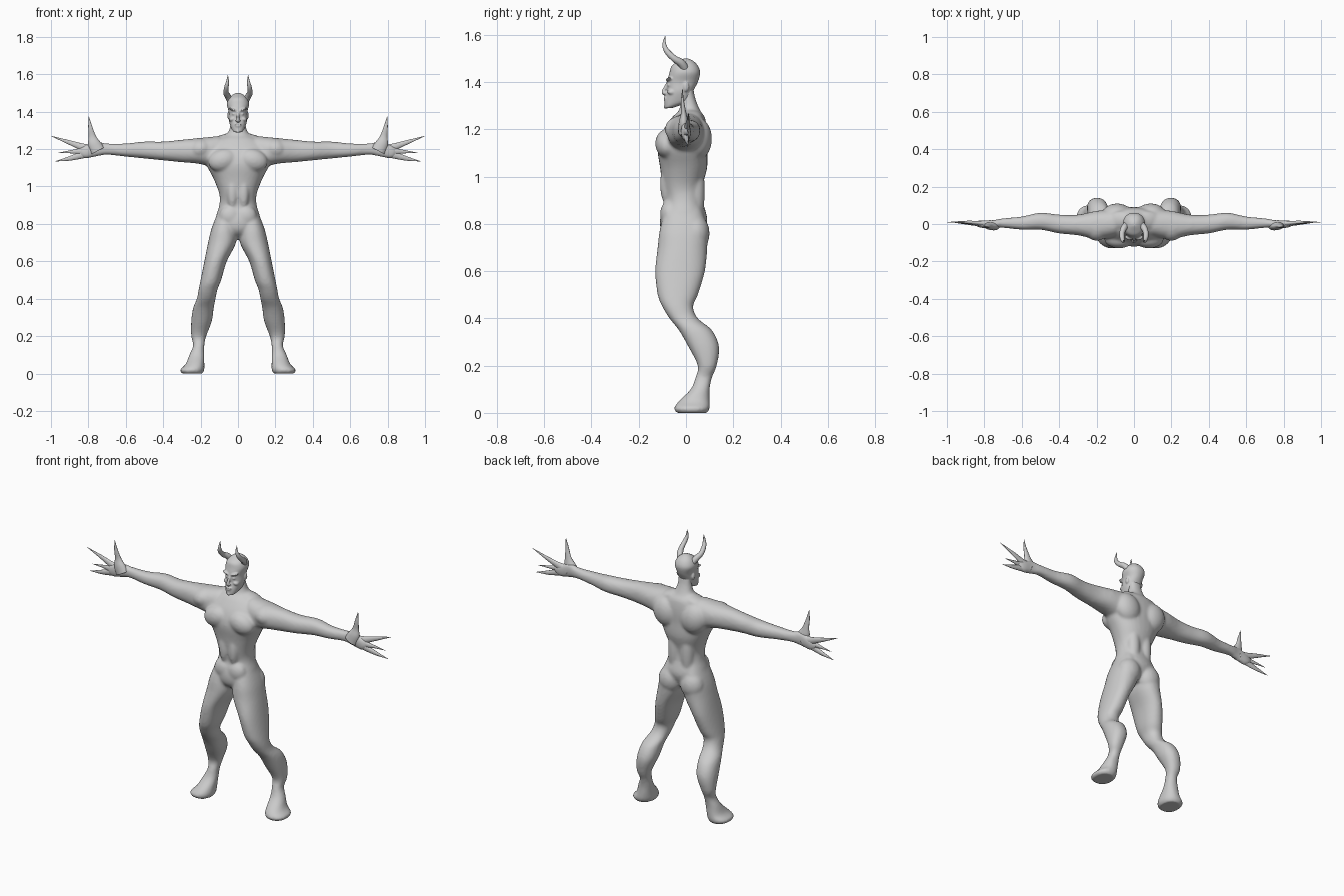
import bpy, bmesh, math
from mathutils import Vector, Matrix

CM = 0.01          # all part sizes below are in hundredths of a unit
SIDES = (1, -1)

cube = bpy.data.objects.get("Cube")
if cube:
    bpy.data.objects.remove(cube, do_unlink=True)

grey = bpy.data.materials.new("plain grey")
grey.use_nodes = True
tone = (0.6, 0.6, 0.6, 1)
grey.diffuse_color = tone
grey.node_tree.nodes["Principled BSDF"].inputs["Base Color"].default_value = tone


def spline(points, steps):
    """Smooth curve through tuples of any length."""
    pts = [Vector(p) for p in points]
    pts = [pts[0]] + pts + [pts[-1]]
    out = []
    for a, b, c, d in zip(pts, pts[1:], pts[2:], pts[3:]):
        for i in range(steps):
            t = i / steps
            m, n = (c - a) / 2, (d - b) / 2
            out.append(b + m * t + (3 * (c - b) - 2 * m - n) * t**2
                       + (2 * (b - c) + m + n) * t**3)
    return out + [pts[-1]]


def skin(bm, rings):
    """Join rings of points into a closed body."""
    loops = [[bm.verts.new(Vector(p) * CM) for p in ring] for ring in rings]
    count = len(loops[0])
    for low, high in zip(loops, loops[1:]):
        for i in range(count):
            j = (i + 1) % count
            bm.faces.new((low[i], low[j], high[j], high[i]))
    bm.faces.new(loops[0][::-1])
    bm.faces.new(loops[-1])


def loft(bm, axis, sections, side=1, count=32, power=0.9):
    """Sections: position on the axis, then the span on the two other axes."""
    rings = []
    for t, a0, a1, b0, b1 in spline(sections, 4):
        ring = []
        for i in range(count):
            u = math.tau * i / count
            c, s = math.cos(u), math.sin(u)
            a = (a0 + a1) / 2 + (a1 - a0) / 2 * math.copysign(abs(c)**power, c)
            b = (b0 + b1) / 2 + (b1 - b0) / 2 * math.copysign(abs(s)**power, s)
            ring.append((a * side, b, t) if axis == "z" else (t * side, a, b))
        rings.append(ring)
    skin(bm, rings)


def tube(bm, path, side=1, flat=1.0, count=14):
    """Tapered tube; path points are x, y, z, radius."""
    pts = spline(path, 6)
    rings = []
    for i, p in enumerate(pts):
        ahead = pts[min(i + 1, len(pts) - 1)].xyz - pts[max(i - 1, 0)].xyz
        turn = ahead.to_track_quat("Z", "Y")
        ring = []
        for k in range(count):
            u = math.tau * k / count
            off = turn @ Vector((math.cos(u), math.sin(u), 0)) * p[3]
            ring.append(((p[0] + off.x) * side, p[1] + off.y * flat, p[2] + off.z))
        rings.append(ring)
    skin(bm, rings)


def bump(bm, centre, size, tilt=0):
    """Muscle mass on both sides, tilted in the front plane."""
    for s in SIDES:
        place = Matrix.Translation(Vector((centre[0] * s, *centre[1:])) * CM)
        turn = Matrix.Rotation(math.radians(tilt * s), 4, "Y")
        scale = Matrix.Diagonal((*(Vector(size) * CM), 1))
        bmesh.ops.create_uvsphere(bm, u_segments=24, v_segments=16, radius=1,
                                  matrix=place @ turn @ scale)


def finish(name, bm, voxel=0, relax=0):
    bmesh.ops.recalc_face_normals(bm, faces=bm.faces)
    for f in bm.faces:
        f.smooth = True
    mesh = bpy.data.meshes.new(name)
    bm.to_mesh(mesh)
    bm.free()
    mesh.materials.append(grey)
    obj = bpy.data.objects.new(name, mesh)
    bpy.context.collection.objects.link(obj)
    if voxel:
        fuse = obj.modifiers.new("fuse", "REMESH")
        fuse.mode, fuse.voxel_size, fuse.use_smooth_shade = "VOXEL", voxel, True
        soft = obj.modifiers.new("soften", "SMOOTH")
        soft.factor, soft.iterations = 0.5, relax


# Torso and neck
body = bmesh.new()
trunk = [(72, 3, -5, 4), (76, 9, -10, 7), (82, 12, -11, 9), (90, 10, -9, 7),
         (96, 10, -10, 7), (104, 13, -11, 9), (112, 17, -12, 9), (119, 18, -10, 9),
         (125, 12, -6, 8), (128, 6, -3, 6), (133, 4, -2, 4), (138, 4, -2, 3)]
loft(body, "z", [(z, -w, w, y0, y1) for z, w, y0, y1 in trunk])

# Legs with backward lower leg and splayed feet
leg = [(88, 1, 10, -8, 6), (78, 1, 14, -11, 9), (70, 1, 16, -12, 9),
       (60, 6, 18, -13, 8), (50, 9, 20, -12, 5), (45, 11, 21, -10, 3),
       (40, 12, 22, -7, 5), (35, 13, 24, -3, 11), (28, 14, 25, 1, 14),
       (20, 17, 25, 5, 13), (15, 18, 24, 4, 11), (10, 18, 26, 2, 10)]
foot = [(5, 18, 28, -3, 10), (2, 18, 31, -5, 10), (0, 19, 30, -4, 9)]
# Arms and palms
arm = [(10, -7, 8, 109, 127), (20, -8, 7, 112, 126), (30, -6, 5, 113, 125),
       (40, -5, 5, 114, 124), (50, -3, 6, 115, 124), (60, -3, 4, 116, 123),
       (70, -2, 3, 117, 123), (76, -2, 2, 116, 124), (82, -2, 2, 115, 122),
       (86, 0, 1, 117, 120)]
for s in SIDES:
    loft(body, "z", leg + foot, s)
    loft(body, "x", arm, s)

# Muscles: chest, shoulders, trapezius, shoulder blades, flanks, belly, seat
bump(body, (8, -8, 114), (8, 5, 6), 15)
bump(body, (20, -1, 120), (7, 8, 6), 10)
bump(body, (7, 2, 125), (8, 5, 3), 14)
bump(body, (9, 5, 116), (8, 6, 9), 20)
bump(body, (4, 4, 94), (4, 4, 16))
bump(body, (3, -8, 97), (3, 3, 9))
bump(body, (4, -7, 84), (6, 4, 6))
bump(body, (7, 4, 76), (7, 6, 8), -10)
bump(body, (30, 0, 119), (8, 5, 6), 4)
finish("body", body, 0.008, 5)

# Head: skull and jaw, then brow, cheeks, nose, lips, eyes, chin tuft
head = bmesh.new()
skull = [(129, 2, -9, -6), (130, 3, -9, -3), (132, 4, -9, 2), (136, 5, -8, 3),
         (140, 5, -8, 5), (144, 6, -7, 6), (147, 5, -6, 5), (149, 3, -3, 3),
         (150, 1, -1, 1)]
loft(head, "z", [(z, -w, w, y0, y1) for z, w, y0, y1 in skull])
bump(head, (2.4, -7, 141), (2.6, 1.6, 0.7), -18)
bump(head, (3, -6, 136), (1.8, 2, 1.2), 20)
bump(head, (2.2, -7, 138.8), (1, 1, 0.6))
bump(head, (0.6, -8.6, 133.3), (1.3, 1, 0.4), 8)
bump(head, (0.5, -8.5, 132.3), (1.1, 1, 0.4))
bump(head, (0.7, -9, 135.3), (0.7, 0.8, 0.6))
bump(head, (5.1, 0, 138), (0.6, 1.3, 2))
tube(head, [(0, -7, 141, 0.6), (0, -8.6, 138, 0.7), (0, -9.7, 135.5, 0.8),
            (0, -8, 134.8, 0.4)])
tube(head, [(0, -8, 130, 1.2), (0, -9.3, 129, 0.5)])
finish("head", head, 0.004, 3)

# Horns sweep forward and outward, then up
horn = [(3.5, 0, 145, 1.8), (5.3, -2, 148, 1.7), (6.4, -5, 150, 1.4),
        (6.2, -8, 153, 1.2), (5.6, -9.2, 156, 0.8), (5.4, -8.8, 159.6, 0.08)]
# Clawed fingers and thumb
fingers = {
    "thumb": [(75, -1, 119, 4), (77, -1, 123, 3.4), (78, -1, 127, 1.9),
              (79, -1.5, 132, 1.1), (79.8, -1.5, 137.5, 0.08)],
    "upper_finger": [(77, 0, 119, 3.4), (83, 0.5, 121, 2), (90, 1, 123.5, 1.2),
                     (99.9, 1, 127, 0.08)],
    "middle_finger": [(78, 0, 119, 3), (84, 0, 118.8, 1.8), (89, 0.5, 118.6, 0.9),
                      (96, 1, 118, 0.08)],
    "lower_finger": [(77, 0, 119, 3), (83, 0, 117, 2), (90, 0.5, 115, 1.2),
                     (97.6, 1, 113.5, 0.08)],
}
for s, label in zip(SIDES, ("left", "right")):
    bm = bmesh.new()
    tube(bm, horn, s)
    finish(label + "_horn", bm)
    for part, path in fingers.items():
        bm = bmesh.new()
        tube(bm, path, s, 0.6)
        finish(f"{label}_{part}", bm)
